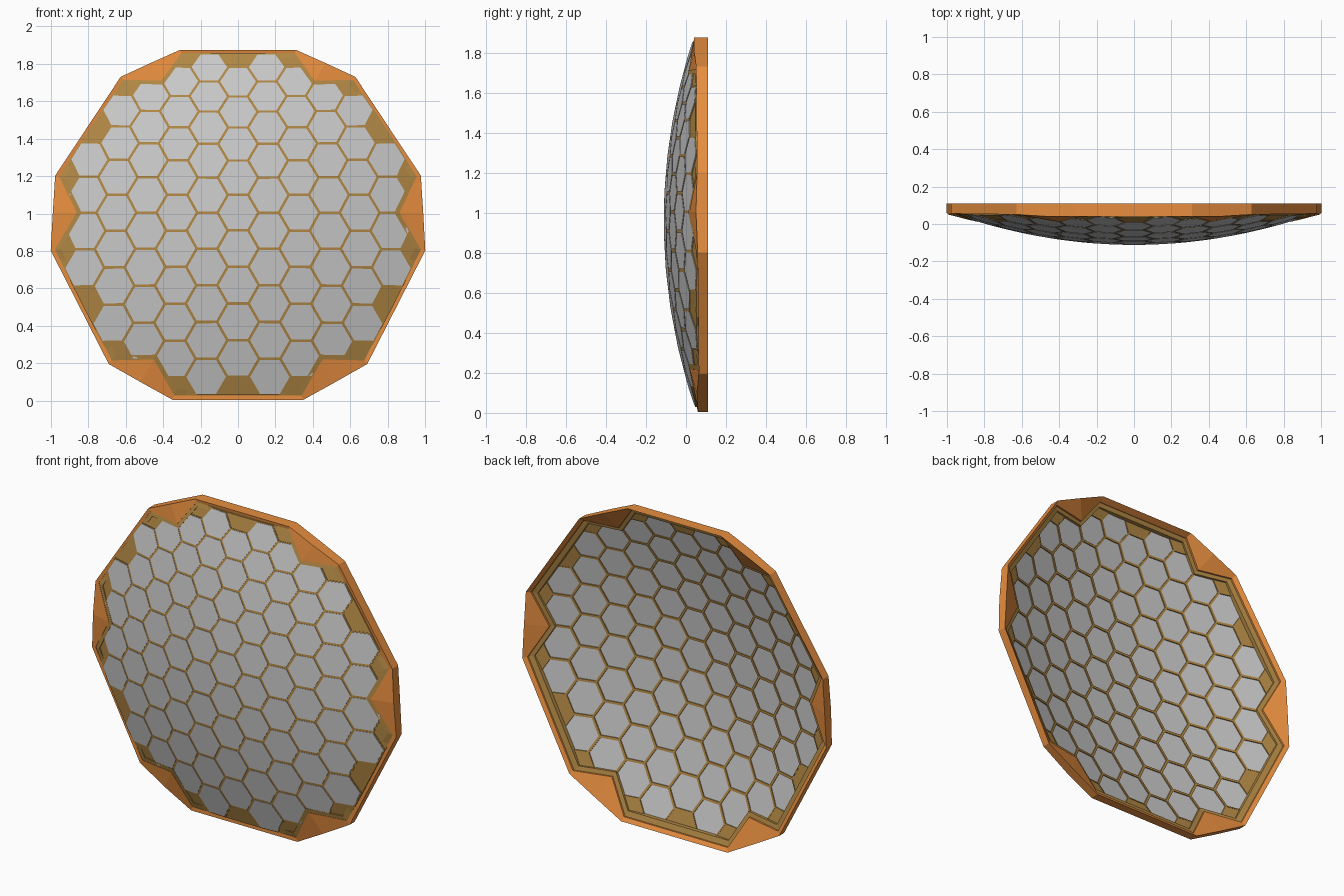
import bpy, bmesh
from math import cos, sin, pi, atan2, hypot

if "Cube" in bpy.data.objects:
    bpy.data.objects.remove(bpy.data.objects["Cube"])

# Flat hex lattice (X, Z), cell pitch 1, mapped onto the bowed, slightly tapered dish
S = 3 ** 0.5 / 2


def dish(p, off=0.0):
    i, w = p[0] / S, p[1]
    x = i * (0.1638 - 0.0019 * w - 0.00007 * i * i - 0.0001 * w * w)
    z = 1.005 + (0.19 * w - 0.0003 * w ** 3) * (1 + 0.0008 * i * i) - 0.0025 * w * w
    y = -0.11 + 0.178 * (x * x + (z - 0.96) ** 2)
    return (x, y + off, z)


def rot(p, a):
    return (p[0] * cos(a) - p[1] * sin(a), p[0] * sin(a) + p[1] * cos(a))


def scaled(pts, s, c=(0, 0)):
    return [(c[0] + (p[0] - c[0]) * s, c[1] + (p[1] - c[1]) * s) for p in pts]


def reach(p):
    return max(abs(p[1]), abs(p[1] / 2 + p[0] * S), abs(p[1] / 2 - p[0] * S))


def slab(bm, pts, a, b):
    front = [bm.verts.new(dish(p, a)) for p in pts]
    back = [bm.verts.new(dish(p, b)) for p in pts]
    bm.faces.new(front)
    bm.faces.new(back[::-1])
    n = len(pts)
    for k in range(n):
        j = (k + 1) % n
        bm.faces.new((front[k], back[k], back[j], front[j]))


def ring(bm, loops):
    # closed tube through a cycle of matching 3D loops
    vs = [[bm.verts.new(c) for c in lp] for lp in loops]
    n = len(vs[0])
    for m in range(len(vs)):
        a, b = vs[m], vs[(m + 1) % len(vs)]
        for k in range(n):
            j = (k + 1) % n
            bm.faces.new((a[k], a[j], b[j], b[k]))


def on_dish(pts, off):
    return [dish(p, off) for p in pts]


def finish(bm, name, color=None):
    bmesh.ops.recalc_face_normals(bm, faces=bm.faces[:])
    me = bpy.data.meshes.new(name)
    bm.to_mesh(me)
    bm.free()
    ob = bpy.data.objects.new(name, me)
    bpy.context.collection.objects.link(ob)
    if color:
        mat = bpy.data.materials.get(color[0]) or bpy.data.materials.new(color[0])
        mat.diffuse_color = color[1]
        mat.use_nodes = True
        mat.node_tree.nodes["Principled BSDF"].inputs["Base Color"].default_value = mat.diffuse_color
        me.materials.append(mat)


ORANGE = ("orange", (0.8, 0.27, 0.05, 1))
BROWN = ("brown", (0.45, 0.25, 0.06, 1))

# Cells: full hexagons inside, clipped ones along the edge
panels, frames, edges = bmesh.new(), bmesh.new(), bmesh.new()
for i in range(-6, 7):
    for h in range(-10, 11):
        if (h + i) % 2:
            continue
        c = (i * S, h / 2)
        corners = [(c[0] + cos(k * pi / 3) / (2 * S), c[1] + sin(k * pi / 3) / (2 * S))
                   for k in range(6)]
        if reach(c) < 4.99 and hypot(*c) < 5.1:
            inner = scaled(corners, 0.93, c)
            slab(panels, inner, -0.002, 0.006)
            ring(frames, [on_dish(corners, 0), on_dish(inner, 0),
                          on_dish(inner, 0.012), on_dish(corners, 0.012)])
        elif reach(c) < 5.01 and hypot(*c) > 4.9 and abs(reach(c) - 5) < 0.01:
            keep = [p for p in corners if reach(p) < 5.01 and hypot(*p) < 5.2] + [c]
            mx = sum(p[0] for p in keep) / len(keep)
            mz = sum(p[1] for p in keep) / len(keep)
            keep.sort(key=lambda p: atan2(p[1] - mz, p[0] - mx))
            slab(edges, keep, 0.002, 0.01)
finish(panels, "hex_panels")
finish(frames, "panel_frames", BROWN)
finish(edges, "edge_panels", BROWN)

# Notched outline and the outer twelve-sided outline
outline, outer = [], []
for k in range(6):
    a = k * pi / 3
    for p, q in (((6 * S, -1), (6 * S, -1)), ((4 / S, 0), (6 * S, 0)), ((6 * S, 1), (6 * S, 1))):
        outline.append(rot(p, a))
        outer.append(rot(q, a))
outer = scaled(outer, 1.024)

# Brown border band just inside the rim
bm = bmesh.new()
inside = scaled(outline, 0.968)
ring(bm, [on_dish(outline, -0.004), on_dish(inside, -0.004),
          on_dish(inside, 0.02), on_dish(outline, 0.02)])
finish(bm, "border_band", BROWN)

# Orange rim with sloped notch fillers and a flat back edge
bm = bmesh.new()
back = [(x, 0.11, z) for x, y, z in on_dish(outer, 0)]
ring(bm, [on_dish(outline, -0.006), on_dish(outer, -0.015), back, on_dish(outline, 0.03)])
finish(bm, "outer_rim", ORANGE)
